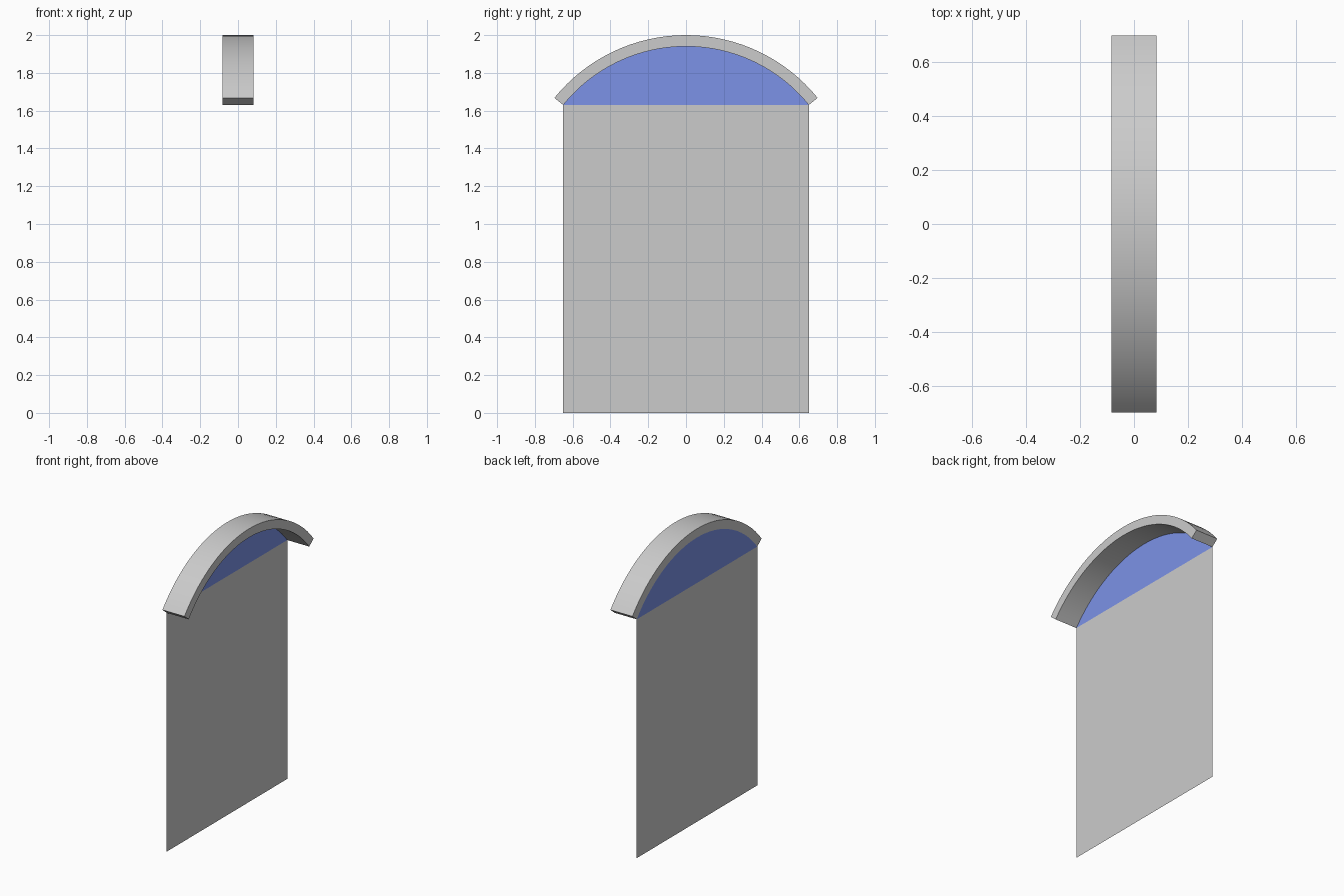
import bpy, bmesh, math

if "Cube" in bpy.data.objects:
    bpy.data.objects.remove(bpy.data.objects["Cube"])

HALF_W, SPRING_Z = 0.65, 1.63     # opening half width and height where the arch starts
RISE, THICK, HALF_D = 0.31, 0.06, 0.083
SEGS = 32
R = (HALF_W ** 2 + RISE ** 2) / (2 * RISE)
CZ = SPRING_Z + RISE - R
SWEEP = math.asin(HALF_W / R)


def arc(radius):
    """Arc points (y, z) from the -y end to the +y end."""
    return [(radius * math.sin(a), CZ + radius * math.cos(a))
            for a in (SWEEP * (2 * i / SEGS - 1) for i in range(SEGS + 1))]


def finish(name, bm, color=None):
    mesh = bpy.data.meshes.new(name)
    bm.to_mesh(mesh)
    bm.free()
    obj = bpy.data.objects.new(name, mesh)
    bpy.context.collection.objects.link(obj)
    if color:
        mat = bpy.data.materials.new(name + "_color")
        mat.diffuse_color = color
        mat.use_nodes = True
        mat.node_tree.nodes["Principled BSDF"].inputs["Base Color"].default_value = mat.diffuse_color
        mesh.materials.append(mat)
    return obj


def sheet(name, outline, color=None):
    """Flat single-sided sheet on the -x plane, facing +x."""
    bm = bmesh.new()
    face = bm.faces.new([bm.verts.new((-HALF_D, y, z)) for y, z in outline])
    face.normal_update()
    if face.normal.x < 0:
        face.normal_flip()
    return finish(name, bm, color)


# Curved arch band, swept from a rectangular section
bm = bmesh.new()
rings = [[bm.verts.new(p) for p in ((-HALF_D, *i), (HALF_D, *i), (HALF_D, *o), (-HALF_D, *o))]
         for i, o in zip(arc(R), arc(R + THICK))]
for a, b in zip(rings, rings[1:]):
    for k in range(4):
        n = (k + 1) % 4
        bm.faces.new((a[k], a[n], b[n], b[k]))
bm.faces.new(rings[0])
bm.faces.new(rings[-1])
bmesh.ops.recalc_face_normals(bm, faces=bm.faces[:])
arch = finish("arch_band", bm)
bpy.context.view_layer.objects.active = arch
arch.select_set(True)
bpy.ops.object.shade_smooth_by_angle(angle=math.radians(30))

# Flat panel below the arch
sheet("lower_panel", [(-HALF_W, 0), (HALF_W, 0), (HALF_W, SPRING_Z), (-HALF_W, SPRING_Z)])

# Blue glazed segment filling the arch
sheet("arch_glass", arc(R), (0.2, 0.29, 0.8, 1))
